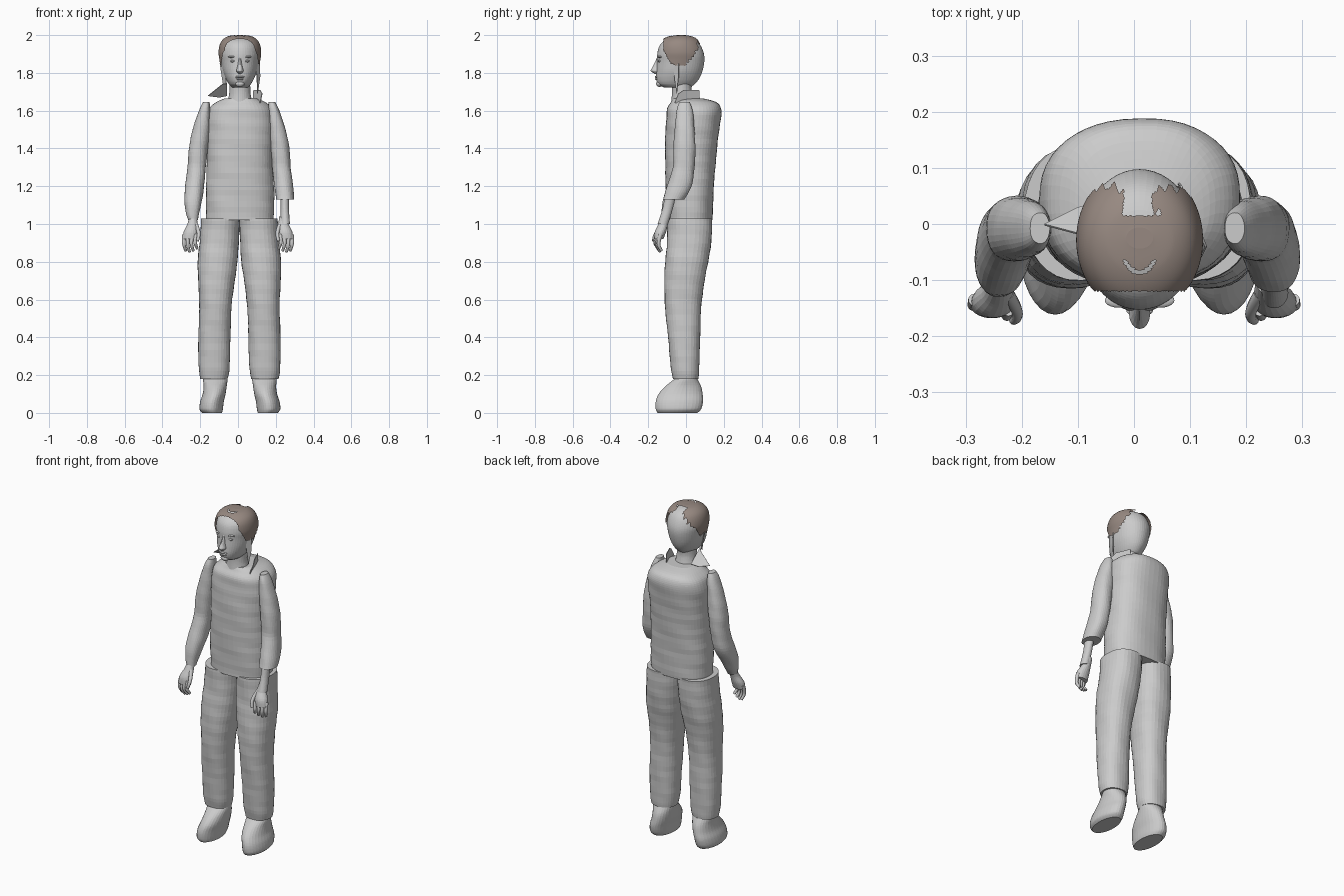
import bpy, bmesh, math
from mathutils import Vector

cube = bpy.data.objects.get("Cube")
if cube:
    bpy.data.objects.remove(cube, do_unlink=True)


def material(name, color):
    m = bpy.data.materials.new(name)
    m.use_nodes = True
    m.diffuse_color = color
    m.node_tree.nodes["Principled BSDF"].inputs["Base Color"].default_value = color
    return m


GREY = material("plain grey", (0.6, 0.6, 0.6, 1))
BROWN = material("hair brown", (0.31, 0.25, 0.22, 1))
parts = []


def finish(name, bm, mat):
    mesh = bpy.data.meshes.new(name)
    bmesh.ops.recalc_face_normals(bm, faces=bm.faces)
    bm.to_mesh(mesh)
    bm.free()
    mesh.materials.append(mat)
    ob = bpy.data.objects.new(name, mesh)
    bpy.context.collection.objects.link(ob)
    parts.append(ob)
    return ob


def spline(a, b, c, d, t):
    return 0.5 * (2 * b + (c - a) * t + (2 * a - 5 * b + 4 * c - d) * t * t
                  + (3 * b - a - 3 * c + d) * t ** 3)


def loft(name, rows, mat=GREY, power=2.0, sides=32, steps=5, fold=0.0, keep=None):
    """Smooth stack of rounded sections; each row is z, x min, x max, y min, y max."""
    rows = [Vector(r) for r in rows]
    dense = []
    for i in range(len(rows) - 1):
        a, d = rows[max(i - 1, 0)], rows[min(i + 2, len(rows) - 1)]
        dense += [spline(a, rows[i], rows[i + 1], d, s / steps) for s in range(steps)]
    dense.append(rows[-1])
    bm = bmesh.new()
    rings = []
    for z, x0, x1, y0, y1 in dense:
        ring = []
        for k in range(sides):
            a = math.tau * k / sides
            c, s = math.cos(a), math.sin(a)
            f = 1 + fold * math.sin(z * 50 + 3 * a) * math.sin(z * 23 - 2 * a)
            px = math.copysign(abs(c) ** (2 / power), c) * f
            py = math.copysign(abs(s) ** (2 / power), s) * f
            ring.append(bm.verts.new(((x0 + x1 + (x1 - x0) * px) / 2,
                                      (y0 + y1 + (y1 - y0) * py) / 2, z)))
        rings.append(ring)
    for lo, hi in zip(rings, rings[1:]):
        for k in range(sides):
            n = (k + 1) % sides
            bm.faces.new((lo[k], lo[n], hi[n], hi[k]))
    bm.faces.new(rings[0])
    bm.faces.new(rings[-1])
    if keep:
        gone = [f for f in bm.faces if not keep(f.calc_center_median())]
        bmesh.ops.delete(bm, geom=gone, context='FACES')
    return finish(name, bm, mat)


def flip(rows, shift):
    return [(z, shift - x1, shift - x0, y0, y1) for z, x0, x1, y0, y1 in rows]


def ball(name, center, size):
    bm = bmesh.new()
    bmesh.ops.create_uvsphere(bm, u_segments=20, v_segments=12, radius=1)
    for v in bm.verts:
        v.co = Vector([c + s * p for c, s, p in zip(center, size, v.co)])
    return finish(name, bm, GREY)


def sheet(name, points):
    bm = bmesh.new()
    bm.faces.new([bm.verts.new(p) for p in points])
    ob = finish(name, bm, GREY)
    ob.modifiers.new("thickness", 'SOLIDIFY').thickness = 0.004


def digit(name, points, radius):
    curve = bpy.data.curves.new(name, 'CURVE')
    curve.dimensions = '3D'
    curve.bevel_depth = radius
    curve.bevel_resolution = 3
    curve.use_fill_caps = True
    s = curve.splines.new('NURBS')
    s.points.add(len(points) - 1)
    for i, p in enumerate(points):
        s.points[i].co = (*p, 1)
        s.points[i].radius = 1 - 0.35 * i / (len(points) - 1)
    s.use_endpoint_u = True
    s.order_u = 3
    curve.materials.append(GREY)
    bpy.context.collection.objects.link(bpy.data.objects.new(name, curve))


# Shirt body
loft("shirt_body", [
    (1.02, -.167, .19, -.1, .14), (1.15, -.17, .192, -.105, .145),
    (1.3, -.165, .185, -.11, .155), (1.45, -.165, .187, -.11, .17),
    (1.55, -.167, .19, -.105, .183), (1.61, -.155, .18, -.1, .186),
    (1.645, -.115, .145, -.08, .16), (1.665, -.07, .095, -.07, .09)],
    power=2.4, sides=48, fold=.012)

# Trouser legs
leg = [(.18, -.2, -.055, -.07, .065), (.24, -.208, -.045, -.08, .07),
       (.4, -.21, -.04, -.095, .075), (.55, -.205, -.035, -.11, .08),
       (.68, -.21, -.02, -.115, .095), (.8, -.213, -.003, -.11, .118),
       (.92, -.202, .005, -.1, .135), (1.03, -.195, .008, -.1, .14)]
loft("right_trouser_leg", leg, power=2.3, fold=.015)
loft("left_trouser_leg", flip(leg, .015), power=2.3, fold=.015)

# Shoes
shoe = [(0, -.19, -.085, -.15, .06), (.02, -.204, -.08, -.16, .08),
        (.06, -.2, -.075, -.16, .09), (.1, -.187, -.066, -.145, .088),
        (.14, -.182, -.06, -.11, .08), (.18, -.185, -.055, -.062, .06),
        (.2, -.175, -.06, -.05, .05)]
loft("right_shoe", shoe)
loft("left_shoe", flip(shoe, .02))

# Sleeves, the left one ending in a higher cuff
sleeve = [(1.645, -.185, -.15, -.035, .02), (1.6, -.207, -.148, -.05, .035),
          (1.5, -.24, -.15, -.06, .045), (1.4, -.26, -.16, -.066, .05),
          (1.3, -.267, -.17, -.07, .045), (1.2, -.28, -.18, -.1, .03),
          (1.13, -.284, -.19, -.122, -.01)]
wrist = [(1.06, -.276, -.205, -.13, -.05), (1.02, -.262, -.212, -.13, -.075)]
loft("right_sleeve", sleeve + wrist, power=2.2, fold=.02)
loft("left_sleeve", flip(sleeve, .012), power=2.2, fold=.02)
loft("left_wrist", [(1.16, .225, .272, -.11, -.05), (1.08, .226, .27, -.125, -.07),
                    (1.0, .225, .275, -.15, -.095)])

# Hands: palm, four fingers and a thumb
palm = [(1.04, -.258, -.218, -.125, -.08), (1.0, -.268, -.214, -.145, -.095),
        (.96, -.287, -.212, -.165, -.105), (.92, -.292, -.214, -.168, -.12)]
loft("right_palm", palm, sides=20)
loft("left_palm", flip(palm, 0), sides=20)
for side, name in ((-1, "right"), (1, "left")):
    for i in range(4):
        x, y = side * (.284 - .02 * i), -.135 - .006 * i
        tip = .865 - .012 * math.sin(i + .6)
        digit(f"{name}_finger_{i + 1}", [
            (x, y, .945), (x + side * .004, y - .012, .905),
            (x, y - .008, tip + .02), (x - side * .008, y + .006, tip)], .0115)
    digit(f"{name}_thumb", [
        (side * .225, -.125, 1.0), (side * .208, -.15, .965),
        (side * .208, -.17, .93), (side * .215, -.172, .91)], .012)

# Neck and head
loft("neck", [(1.63, -.06, .08, -.08, .05), (1.68, -.048, .068, -.075, .035),
              (1.72, -.045, .065, -.075, .03), (1.78, -.045, .065, -.08, .04)])
head = [(1.722, -.03, .05, -.115, .02), (1.74, -.048, .068, -.147, .045),
        (1.77, -.065, .085, -.158, .07), (1.81, -.08, .1, -.157, .087),
        (1.86, -.089, .109, -.153, .097), (1.9, -.094, .114, -.152, .095),
        (1.94, -.088, .108, -.142, .08), (1.968, -.072, .092, -.118, .058),
        (1.986, -.043, .063, -.08, .025), (1.992, -.005, .025, -.035, -.015)]
loft("head", head, sides=48)

# Face details
loft("nose", [(1.795, .002, .018, -.165, -.13), (1.81, -.009, .029, -.187, -.13),
              (1.83, -.004, .024, -.178, -.13), (1.86, .001, .019, -.163, -.13),
              (1.885, .003, .017, -.152, -.13)], sides=16)
ball("upper_lip", (.01, -.154, 1.779), (.024, .011, .006))
ball("lower_lip", (.01, -.153, 1.768), (.02, .011, .007))
ball("chin", (.01, -.14, 1.742), (.024, .018, .016))
for side, name in ((-1, "right"), (1, "left")):
    ball(name + "_eye", (.01 + side * .036, -.138, 1.862), (.015, .011, .007))
    ball(name + "_brow", (.01 + side * .038, -.136, 1.885), (.024, .013, .006))


# Hair cap with ragged edges, a parting and a thin crescent gap
def in_hair(p):
    rag = .006 * math.sin(p.x * 310) + .004 * math.sin(p.z * 270 + p.y * 190)
    front = -.12 + max(0, 1.92 - p.z) * .55
    back = .065 - max(0, 1.93 - p.z) * .75 + rag
    ring = math.hypot((p.x - .01) / .03, (p.y + .04) / .045)
    parting = abs(p.x - .01) < .028 + rag and p.y > .015
    crescent = .93 < ring < 1.12 and p.y < -.065
    return (front < p.y < back and p.z > 1.84 + rag
            and not parting and not crescent)


d = .009
loft("hair_cap", [(z + .008, x0 - d, x1 + d, y0 - d, y1 + d)
                  for z, x0, x1, y0, y1 in head], BROWN, sides=160, steps=14, keep=in_hair)

# Collar points and loose strands beside the neck
sheet("right_collar", [(-.06, -.05, 1.75), (-.085, -.02, 1.74), (-.16, 0, 1.68),
                       (-.1, .03, 1.672), (-.06, .04, 1.68)])
sheet("left_collar", [(.12, -.06, 1.64), (.13, -.04, 1.69), (.118, -.01, 1.71),
                      (.085, .07, 1.71), (.08, .075, 1.64)])
sheet("left_strand", [(.095, -.07, 1.85), (.117, -.04, 1.85), (.118, -.04, 1.78),
                      (.105, -.05, 1.69), (.102, -.06, 1.76)])
sheet("right_strand", [(-.075, -.07, 1.85), (-.097, -.04, 1.85),
                       (-.08, -.04, 1.74), (-.062, -.06, 1.74)])

# Smooth shading with crisp hems
for ob in bpy.context.view_layer.objects:
    ob.select_set(ob in parts)
bpy.context.view_layer.objects.active = parts[0]
bpy.ops.object.shade_smooth_by_angle(angle=math.radians(45))
